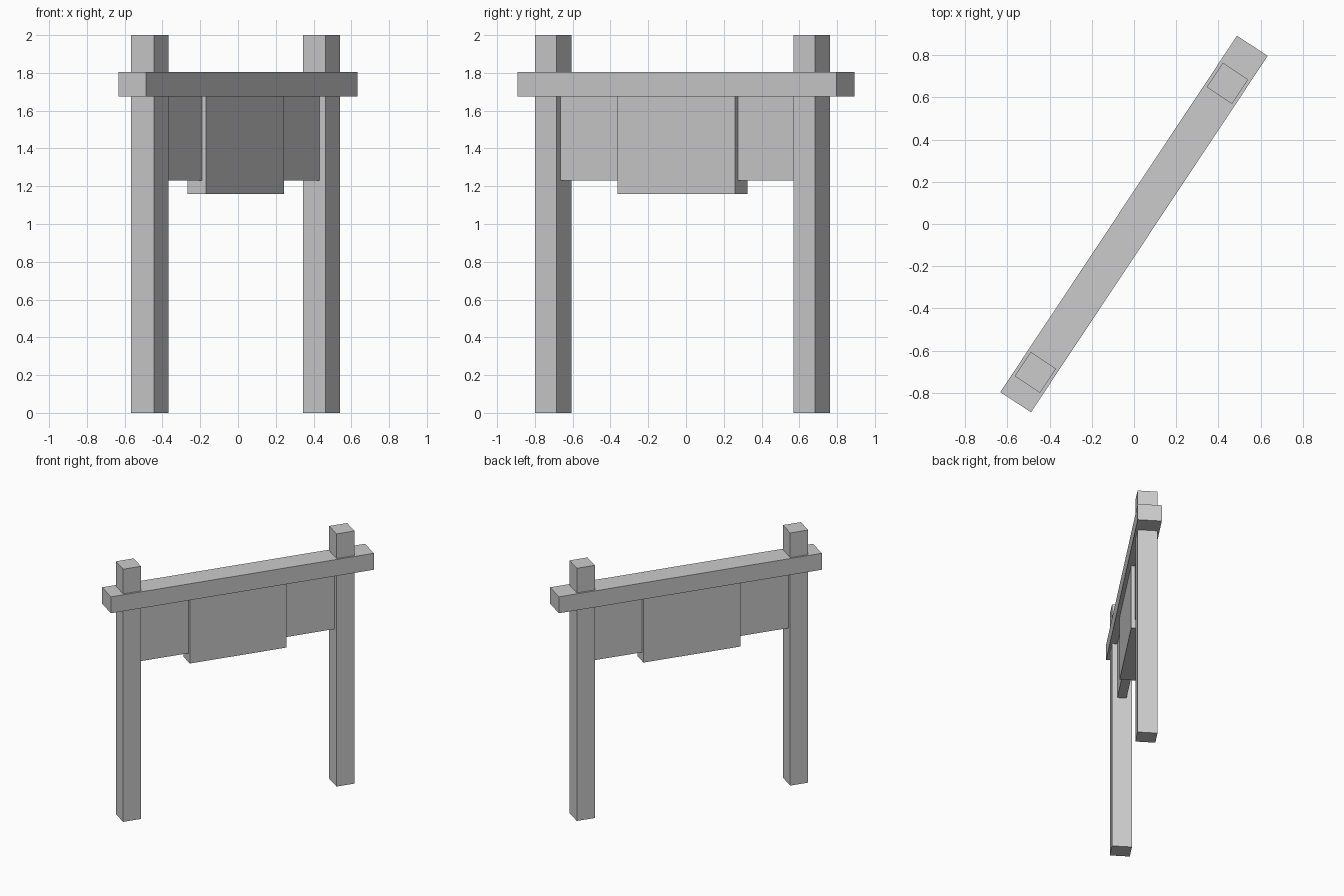
import bpy
import math
from mathutils import Matrix

cube = bpy.data.objects.get("Cube")
if cube:
    bpy.data.objects.remove(cube, do_unlink=True)

# One plain grey for every part
grey = bpy.data.materials.new("plain_grey")
grey.use_nodes = True
colour = (0.6, 0.6, 0.6, 1)
grey.diffuse_color = colour
grey.node_tree.nodes["Principled BSDF"].inputs["Base Color"].default_value = colour

# The whole frame is turned about the vertical axis
TURN = Matrix.Rotation(math.radians(56.4), 4, "Z")


def block(name, start, end, depth, bottom, top):
    """Box running from start to end along the frame, centred in depth."""
    bpy.ops.mesh.primitive_cube_add(size=1)
    obj = bpy.context.object
    obj.name = name
    size = (end - start, depth, top - bottom)
    centre = ((start + end) / 2, 0, (bottom + top) / 2)
    obj.data.transform(TURN @ Matrix.Translation(centre) @ Matrix.Diagonal((*size, 1)))
    obj.data.materials.append(grey)
    return obj


MIDDLE = -0.022      # centre of the posts and boards along the frame
POST_SPACING = 0.822
POST_HALF = 0.069
BEAM_BOTTOM = 1.675

# Two upright posts, rising above the beam
for side, name in ((-1, "right_post"), (1, "left_post")):
    at = MIDDLE + side * POST_SPACING
    block(name, at - POST_HALF, at + POST_HALF, 0.144, 0, 2)

# Cross beam with overhanging ends
block("cross_beam", -1.013, 1.013, 0.174, BEAM_BOTTOM, 1.805)

# Thin board between the posts and the thicker central board
inner = POST_SPACING - POST_HALF
block("thin_board", MIDDLE - inner, MIDDLE + inner, 0.066, 1.23, BEAM_BOTTOM)
block("central_board", MIDDLE - 0.373, MIDDLE + 0.373, 0.119, 1.16, BEAM_BOTTOM)
